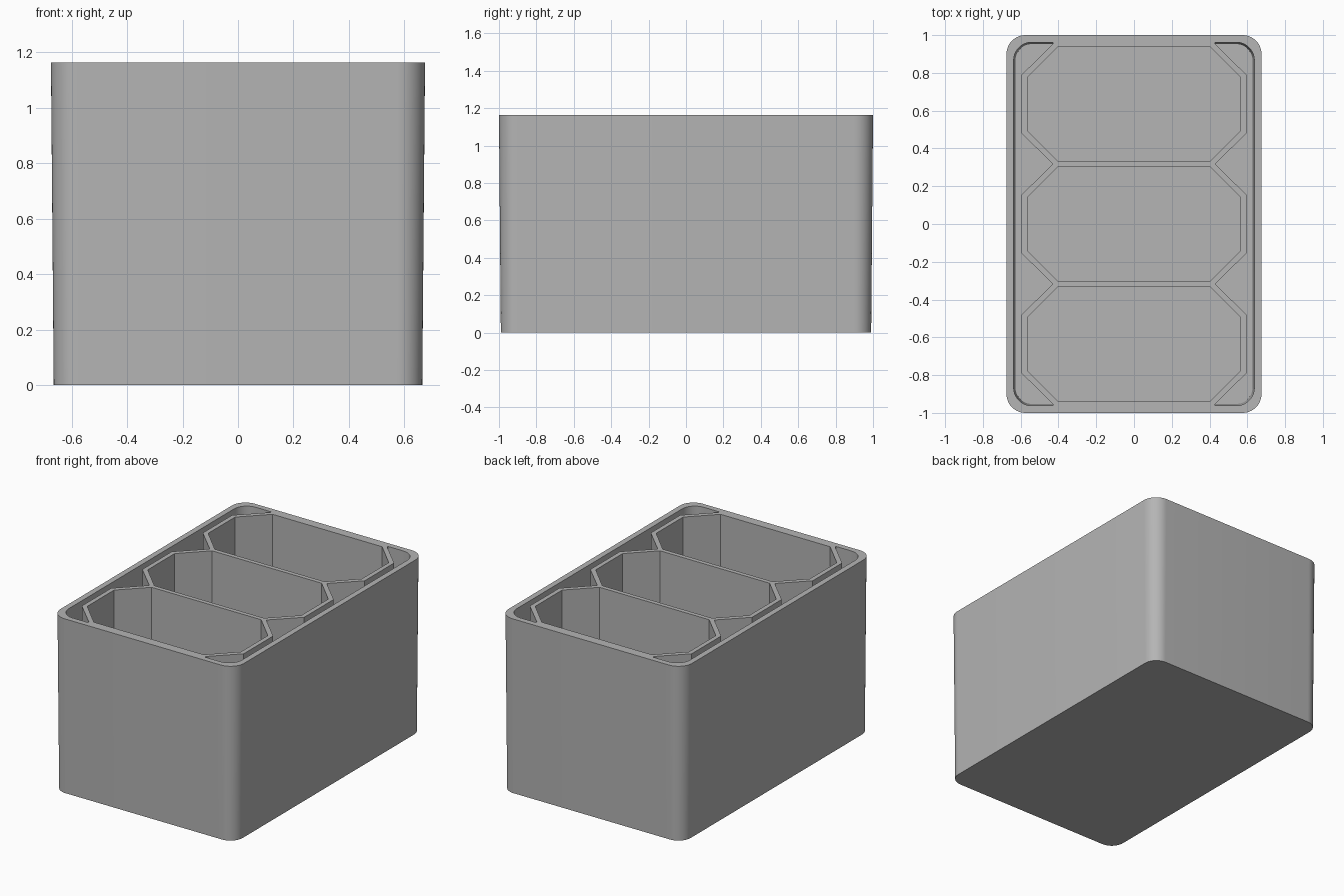
import bpy
import bmesh
from math import cos, sin, pi, radians

cube = bpy.data.objects.get("Cube")
if cube:
    bpy.data.objects.remove(cube, do_unlink=True)

HEIGHT, FLOOR, PITCH = 1.163, 0.04, 0.635
DRAFT = 0.01 / HEIGHT      # outward lean of the walls per unit of height

grey = bpy.data.materials.new("plain grey")
grey.use_nodes = True
grey.diffuse_color = (0.46, 0.46, 0.46, 1)
grey.node_tree.nodes["Principled BSDF"].inputs["Base Color"].default_value = grey.diffuse_color


def rounded_rect(hx, hy, r, steps=12):
    """Counter-clockwise outline with four arc corners."""
    pts = []
    for q, (sx, sy) in enumerate([(1, 1), (-1, 1), (-1, -1), (1, -1)]):
        for i in range(steps + 1):
            a = (q + i / steps) * pi / 2
            pts.append((sx * (hx - r) + r * cos(a), sy * (hy - r) + r * sin(a)))
    return pts


def loft(name, low, high, z0, z1):
    """Solid between two outlines that have the same number of points."""
    bm = bmesh.new()
    a = [bm.verts.new((x, y, z0)) for x, y in low]
    b = [bm.verts.new((x, y, z1)) for x, y in high]
    bm.faces.new(a[::-1])
    bm.faces.new(b)
    n = len(a)
    for i in range(n):
        j = (i + 1) % n
        bm.faces.new((a[i], a[j], b[j], b[i]))
    bmesh.ops.recalc_face_normals(bm, faces=bm.faces)
    mesh = bpy.data.meshes.new(name)
    bm.to_mesh(mesh)
    bm.free()
    mesh.materials.append(grey)
    obj = bpy.data.objects.new(name, mesh)
    bpy.context.collection.objects.link(obj)
    return obj


def drafted_box(name, hx, hy, r, z0, z1):
    """Rounded box whose given half sizes hold at the rim height."""
    outlines = []
    for z in (z0, z1):
        d = (z - HEIGHT) * DRAFT
        outlines.append(rounded_rect(hx + d, hy + d, r + d))
    return loft(name, *outlines, z0, z1)


def cut(target, cutter):
    """Subtract the cutter from the target and discard it."""
    cutter.hide_render = True
    mod = target.modifiers.new("cut", 'BOOLEAN')
    mod.operation, mod.solver, mod.object = 'DIFFERENCE', 'EXACT', cutter
    bpy.context.view_layer.objects.active = target
    bpy.ops.object.modifier_apply(modifier=mod.name)
    bpy.data.objects.remove(cutter, do_unlink=True)


def octagon(cy, hx, hy, corner_x, side_y):
    quarter = [(hx, side_y), (corner_x, hy)]
    right = quarter + [(-x, y) for x, y in quarter[::-1]]
    return [(x, cy + y) for x, y in right + [(-x, -y) for x, y in right]]


# Divider block: zigzag sides wrapped around three cells
side = [(0.43, -1.1)]
for k in (-1, 0, 1):
    cy = k * PITCH
    side += [(0.43, cy - PITCH / 2), (0.595, cy - 0.155), (0.595, cy + 0.155)]
side += [(0.43, 1.5 * PITCH), (0.43, 1.1)]
outline = side + [(-x, y) for x, y in side[::-1]]
block = loft("divider_block", outline, outline, -0.3, HEIGHT + 0.3)

# Side pockets: the inner volume without the divider block
pockets = drafted_box("side_pockets", 0.637, 0.962, 0.095, FLOOR, HEIGHT + 0.1)
cut(pockets, block)

# Outer box, hollowed by the pockets and the three octagonal cells
box = drafted_box("divided_box", 0.675, 1.0, 0.1, 0, HEIGHT)
cut(box, pockets)
for k in (-1, 0, 1):
    cell = octagon(k * PITCH, 0.565, 0.303, 0.403, 0.141)
    cut(box, loft("cell", cell, cell, FLOOR, HEIGHT + 0.2))

bpy.ops.object.select_all(action='DESELECT')
box.select_set(True)
bpy.context.view_layer.objects.active = box
bpy.ops.object.shade_smooth_by_angle(angle=radians(30))
